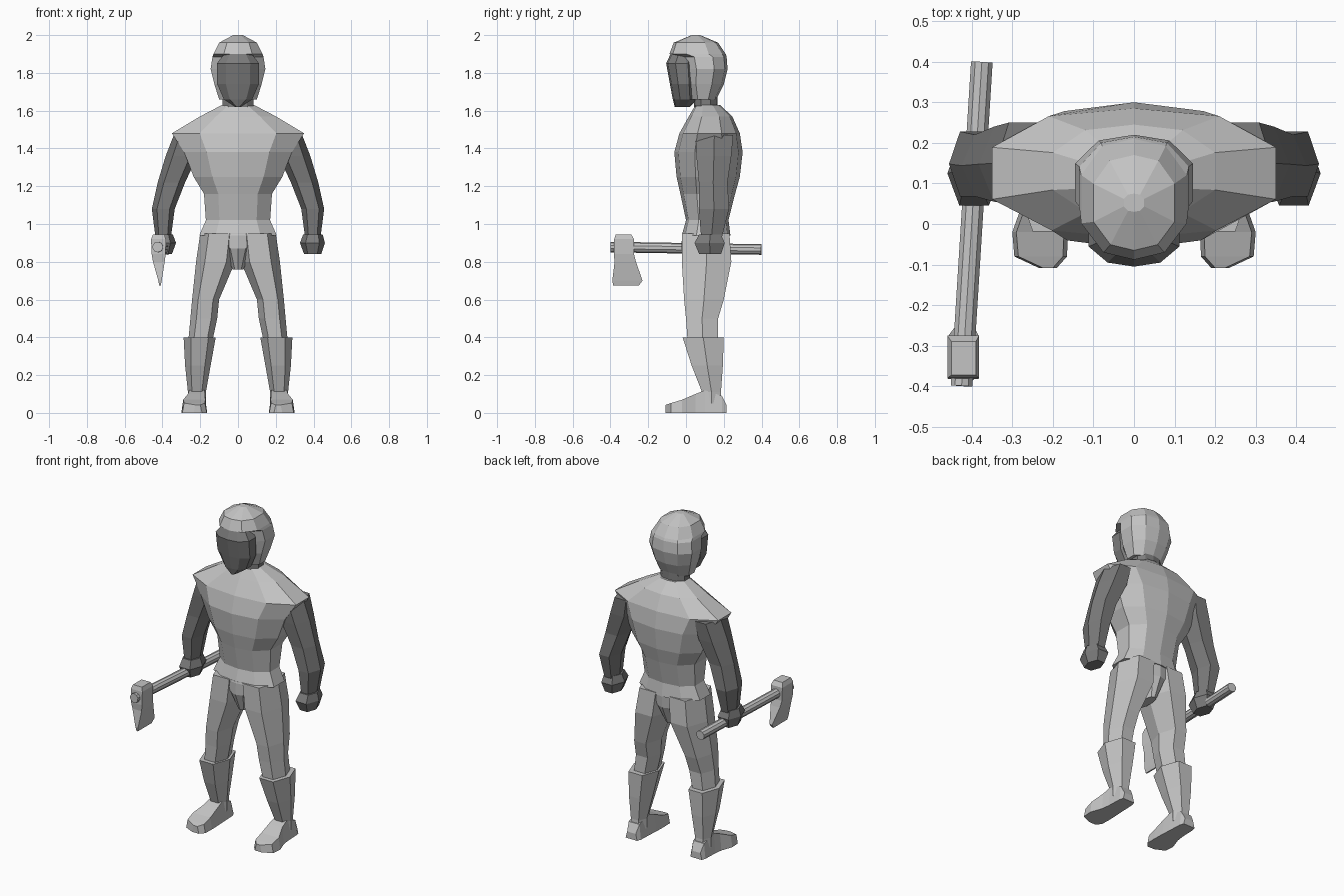
import bpy, bmesh
from mathutils import Vector

if "Cube" in bpy.data.objects:
    bpy.data.objects.remove(bpy.data.objects["Cube"])


def material(name, v):
    m = bpy.data.materials.new(name)
    m.diffuse_color = (v, v, v, 1)
    m.use_nodes = True
    m.node_tree.nodes["Principled BSDF"].inputs["Base Color"].default_value = m.diffuse_color
    return m


CLOTH = material("light grey", 0.55)
SKIN = material("dark grey", 0.2)

# Normalised cross-sections (x, y in -1..1)
half = [(0, -1), (.58, -.88), (1, -.4), (1, .4), (.6, .88), (0, 1)]
BODY = half + [(-x, y) for x, y in half[-2:0:-1]]
HEX = [(-.55, -1), (.55, -1), (1, 0), (.55, 1), (-.55, 1), (-1, 0)]
BOX = [(-1, -1), (1, -1), (1, 1), (-1, 1)]
OCT = [(-.5, -1), (.5, -1), (1, -.5), (1, .5), (.5, 1), (-.5, 1), (-1, .5), (-1, -.5)]


def loft(name, rings, mat):
    """Skin a list of point rings and cap both ends."""
    bm = bmesh.new()
    loops = [[bm.verts.new(p) for p in r] for r in rings]
    n = len(loops[0])
    for a, b in zip(loops, loops[1:]):
        for i in range(n):
            j = (i + 1) % n
            bm.faces.new((a[i], a[j], b[j], b[i]))
    bm.faces.new(loops[0])
    bm.faces.new(loops[-1])
    bmesh.ops.recalc_face_normals(bm, faces=bm.faces)
    me = bpy.data.meshes.new(name)
    bm.to_mesh(me)
    bm.free()
    me.materials.append(mat)
    ob = bpy.data.objects.new(name, me)
    bpy.context.collection.objects.link(ob)
    return ob


def ring(section, z, x0, x1, y0, y1, s=1):
    cx, hx, cy, hy = (x0 + x1) / 2, (x1 - x0) / 2, (y0 + y1) / 2, (y1 - y0) / 2
    return [(s * (cx + hx * u), cy + hy * v, z) for u, v in section]


def centred(name, table, mat, section=BODY):
    """Part symmetric about x = 0; rows are z, half width, front y, back y."""
    return loft(name, [ring(section, z, -w, w, f, b) for z, w, f, b in table], mat)


def paired(name, table, mat, section=HEX):
    """Left and right limb; rows are z, inner x, outer x, front y, back y."""
    for s, side in ((1, "left_"), (-1, "right_")):
        loft(side + name, [ring(section, *row, s) for row in table], mat)


# Tunic with broad shoulder caps
centred("tunic", [
    (.94, .205, -.022, .235), (1.02, .17, .0, .225), (1.16, .18, -.03, .26),
    (1.25, .235, -.05, .285), (1.38, .285, -.062, .30), (1.48, .35, -.035, .285),
    (1.57, .20, .015, .245), (1.63, .085, .05, .18)], CLOTH)
centred("neck", [(1.58, .085, .045, .17), (1.70, .08, .04, .165)], SKIN)

# Head: dark face set in a light hood
centred("face", [
    (1.62, .015, -.06, .02), (1.66, .075, -.07, .06), (1.74, .11, -.085, .06),
    (1.85, .112, -.105, .06), (1.905, .07, -.08, .06)], SKIN)
centred("hood", [
    (1.66, .10, .02, .16), (1.74, .125, -.01, .20), (1.82, .145, -.015, .22),
    (1.885, .135, -.03, .215), (1.90, .13, -.088, .21), (1.96, .10, -.065, .17),
    (2.0, .025, .03, .075)], CLOTH)

# Trousers
centred("crotch", [
    (.95, .19, -.02, .23), (.87, .07, -.025, .23), (.76, .03, .02, .18)], CLOTH)
paired("trouser_leg", [
    (.95, .0, .20, -.02, .23), (.80, .015, .222, -.022, .24),
    (.60, .10, .243, -.01, .20), (.50, .11, .252, .0, .17),
    (.36, .14, .265, .01, .17)], CLOTH)

# Boots: shaft and foot
paired("boot_shaft", [
    (.40, .118, .288, -.018, .20), (.25, .145, .28, .03, .195),
    (.11, .17, .265, .085, .185), (.05, .17, .265, .08, .19)], CLOTH)
foot = [(-.108, .19, .235, .042), (-.08, .165, .295, .052), (-.02, .163, .30, .07),
        (.05, .165, .275, .10), (.10, .168, .268, .12), (.19, .172, .265, .09),
        (.215, .18, .258, .04)]
for s, side in ((1, "left_"), (-1, "right_")):
    loft(side + "foot", [[(s * a, y, 0), (s * b, y, 0), (s * (b - .01), y, h),
                          (s * (a + .01), y, h)] for y, a, b, h in foot], CLOTH)

# Bare arms and fists
paired("arm", [
    (1.47, .20, .34, .05, .25), (1.36, .215, .383, .055, .24),
    (1.22, .28, .425, .068, .22), (1.08, .335, .456, .068, .228),
    (.93, .355, .437, .08, .19)], SKIN)
paired("fist", [
    (.945, .345, .448, .07, .185), (.90, .328, .46, .045, .205),
    (.84, .35, .44, .07, .185)], SKIN)

# Axe held level in the right hand
bpy.ops.mesh.primitive_cylinder_add(vertices=10, radius=.028, depth=.8)
handle = bpy.context.object
handle.name = "axe_handle"
start, end = Vector((-.375, .4, .865)), Vector((-.425, -.4, .878))
handle.location = (start + end) / 2
handle.rotation_euler = (end - start).to_track_quat('Z', 'Y').to_euler()
handle.data.materials.append(CLOTH)
loft("axe_head", [ring(BOX, *r) for r in [
    (.945, -.45, -.39, -.372, -.29), (.92, -.46, -.382, -.38, -.275),
    (.84, -.457, -.383, -.382, -.275), (.80, -.45, -.388, -.378, -.265),
    (.70, -.422, -.404, -.39, -.23), (.674, -.417, -.409, -.385, -.25)]], CLOTH)
